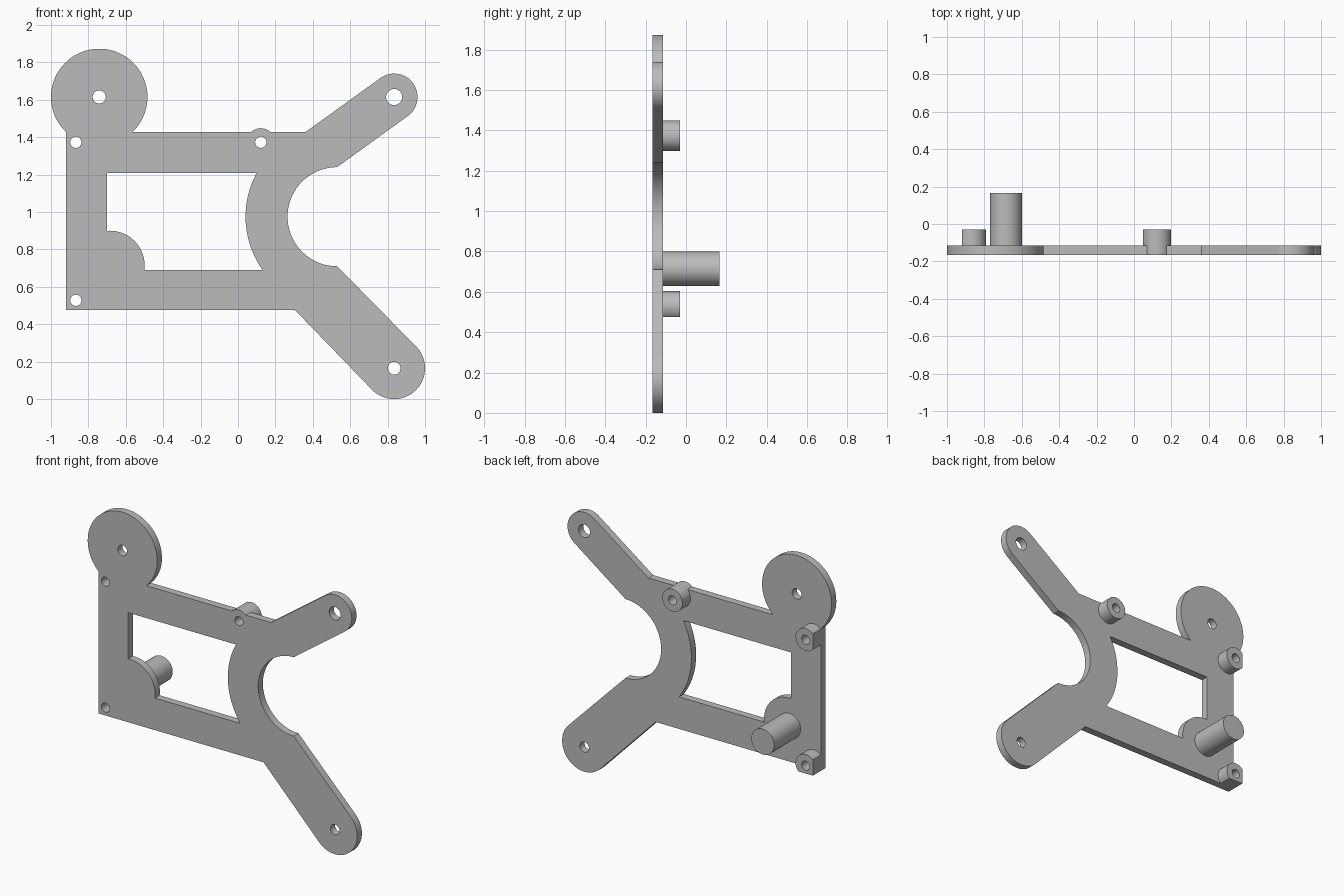
import bpy, bmesh
from math import sin, cos, radians, degrees, asin, acos
from mathutils import Matrix

cube = bpy.data.objects.get("Cube")
if cube:
    bpy.data.objects.remove(cube, do_unlink=True)

grey = bpy.data.materials.new("plain grey")
grey.use_nodes = True
grey.diffuse_color = (0.5, 0.5, 0.5, 1)
grey.node_tree.nodes["Principled BSDF"].inputs["Base Color"].default_value = (0.5, 0.5, 0.5, 1)

FRONT, BACK, BOSS_END, POST_END = -0.165, -0.115, -0.03, 0.165
LEFT, BOTTOM, TOP = -0.92, 0.475, 1.427


def arc(c, r, a0, a1):
    """Points on an arc in the xz plane, angles in degrees."""
    n = max(4, int(abs(a1 - a0) / 5))
    angles = [radians(a0 + (a1 - a0) * i / n) for i in range(n + 1)]
    return [(c[0] + r * cos(a), c[1] + r * sin(a)) for a in angles]


def circle(c, r):
    return arc(c, r, 0, 360)[:-1]


def slab(name, loops, y0, y1):
    """Fill closed loops (the inner ones become holes) and extrude from y0 to y1."""
    curve = bpy.data.curves.new(name, 'CURVE')
    curve.dimensions = '2D'
    curve.fill_mode = 'BOTH'
    curve.extrude = (y1 - y0) / 2
    for loop in loops:
        s = curve.splines.new('POLY')
        s.points.add(len(loop) - 1)
        for p, (x, z) in zip(s.points, loop):
            p.co = (x, z, 0, 1)
        s.use_cyclic_u = True
    temp = bpy.data.objects.new(name + " outline", curve)
    bpy.context.collection.objects.link(temp)
    bpy.context.view_layer.update()
    deps = bpy.context.evaluated_depsgraph_get()
    mesh = bpy.data.meshes.new_from_object(temp.evaluated_get(deps))
    bpy.data.objects.remove(temp, do_unlink=True)

    # Stand the slab upright and weld its caps to its walls
    mesh.transform(Matrix.Translation((0, (y0 + y1) / 2, 0)) @ Matrix.Rotation(radians(90), 4, 'X'))
    bm = bmesh.new()
    bm.from_mesh(mesh)
    bmesh.ops.remove_doubles(bm, verts=bm.verts, dist=0.0001)
    bmesh.ops.recalc_face_normals(bm, faces=bm.faces)
    bm.to_mesh(mesh)
    bm.free()
    mesh.materials.clear()
    mesh.materials.append(grey)
    obj = bpy.data.objects.new(name, mesh)
    bpy.context.collection.objects.link(obj)
    bpy.ops.object.select_all(action='DESELECT')
    obj.select_set(True)
    bpy.context.view_layer.objects.active = obj
    bpy.ops.object.shade_smooth_by_angle(angle=radians(30))
    return obj


# Key centres and radii
disc, disc_r = (-0.742, 1.615), 0.258
upper_tip, lower_tip = (0.835, 1.615), (0.835, 0.165)
notch, notch_r, ring_r = (0.53, 0.975), 0.265, 0.49
post, post_r, pad_r = (-0.685, 0.714), 0.085, 0.186
top_mount, upper_mount, lower_mount = (0.122, 1.373), (-0.867, 1.373), (-0.867, 0.528)
boss_r, screw_r = 0.075, 0.03

# Plate outline, counterclockwise from the lower outer corner
bump = degrees(asin((TOP - top_mount[1]) / boss_r))
disc_start = degrees(asin((TOP - disc[1]) / disc_r))
disc_end = 360 - degrees(acos((LEFT - disc[0]) / disc_r))
outline = [(LEFT, BOTTOM), (0.305, BOTTOM)]
outline += arc(lower_tip, 0.165, 225, 405)
outline += arc(notch, notch_r, 270, 90)
outline += arc(upper_tip, 0.125, -54, 126)
outline += [(0.36, TOP)]
outline += arc(top_mount, boss_r, bump, 180 - bump)
outline += arc(disc, disc_r, disc_start, disc_end)

# Window with a rounded pad corner and a curved side along the ring
w_left, w_low, w_high = -0.70, 0.69, 1.21
pad_a0 = degrees(acos((w_left - post[0]) / pad_r))
pad_a1 = degrees(asin((w_low - post[1]) / pad_r))
ring_a0 = 180 + degrees(asin((notch[1] - w_low) / ring_r))
ring_a1 = 180 - degrees(asin((w_high - notch[1]) / ring_r))
window = [(w_left, w_high)] + arc(post, pad_r, pad_a0, pad_a1)
window += arc(notch, ring_r, ring_a0, ring_a1)

holes = [circle(c, screw_r) for c in (top_mount, upper_mount, lower_mount)]
holes += [circle(disc, 0.035), circle(upper_tip, 0.043), circle(lower_tip, 0.034)]
slab("bracket_plate", [outline, window] + holes, FRONT, BACK)

# Hollow screw bosses on the back, trimmed flush with the plate edges
side = degrees(acos((LEFT - upper_mount[0]) / boss_r))
low = degrees(asin((BOTTOM - lower_mount[1]) / boss_r))
boss_shapes = {
    "top_boss": (top_mount, circle(top_mount, boss_r)),
    "upper_side_boss": (upper_mount, arc(upper_mount, boss_r, -side, side)),
    "lower_side_boss": (lower_mount, arc(lower_mount, boss_r, low, side) + [(LEFT, BOTTOM)]),
}
for name, (centre, shape) in boss_shapes.items():
    slab(name, [shape, circle(centre, screw_r)], BACK, BOSS_END)

# Solid long post behind the rounded pad
slab("long_post", [circle(post, post_r)], BACK, POST_END)
